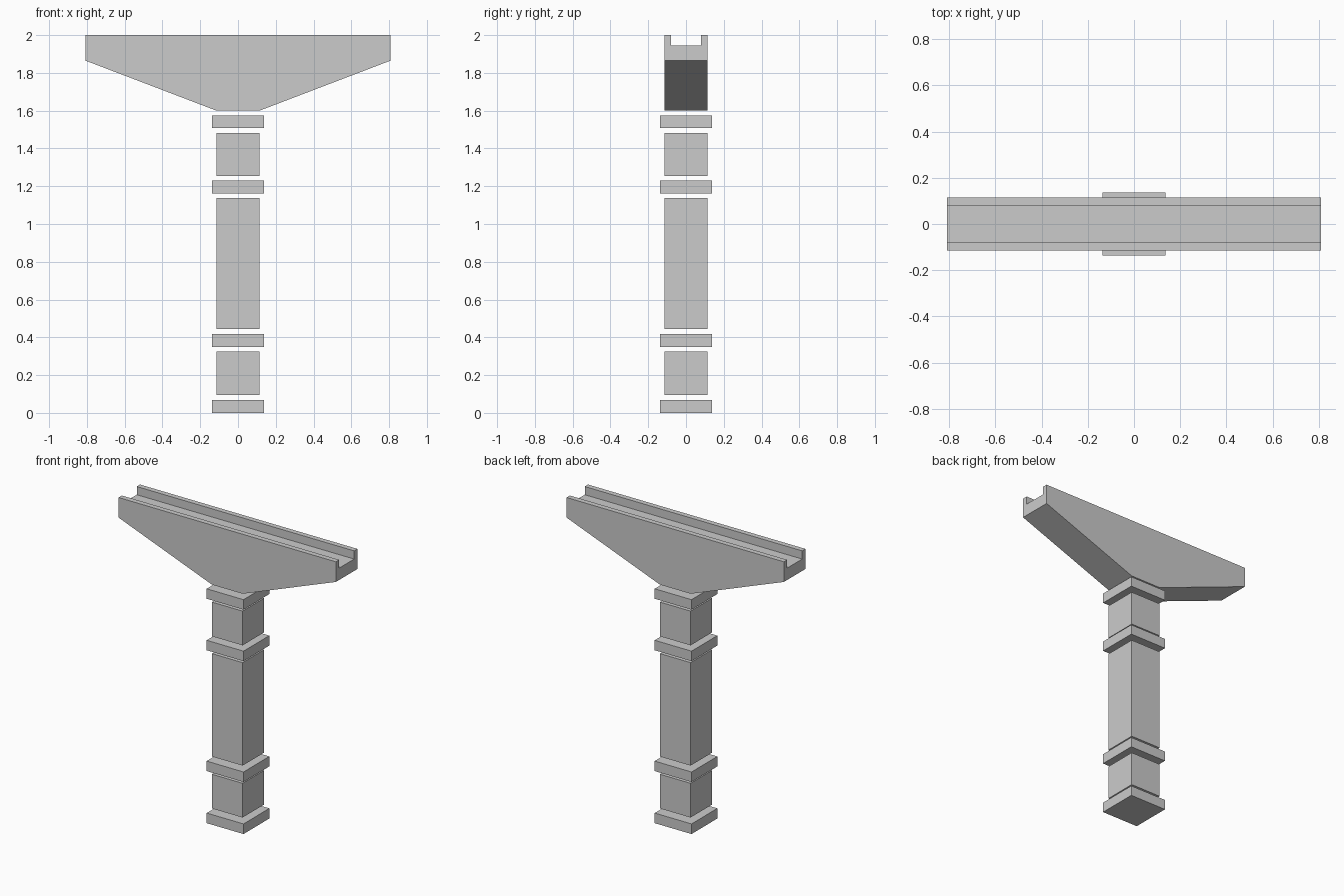
import bpy, bmesh

if "Cube" in bpy.data.objects:
    bpy.data.objects.remove(bpy.data.objects["Cube"])

W = 0.114          # half width of shaft and head
B = 0.137          # half width of bands
GROOVE = 0.079     # half width of the top channel
FLOOR = 1.945      # channel floor height


def finish(name, bm):
    bmesh.ops.recalc_face_normals(bm, faces=bm.faces)
    mesh = bpy.data.meshes.new(name)
    bm.to_mesh(mesh)
    bm.free()
    obj = bpy.data.objects.new(name, mesh)
    bpy.context.collection.objects.link(obj)
    return obj


def block(name, half, z0, z1):
    bm = bmesh.new()
    bmesh.ops.create_cube(bm, size=1)
    bmesh.ops.scale(bm, vec=(2 * half, 2 * half, z1 - z0), verts=bm.verts)
    bmesh.ops.translate(bm, vec=(0, 0, (z0 + z1) / 2), verts=bm.verts)
    return finish(name, bm)


# Square column: separate bands and shaft sections with narrow gaps
block("base_band", B, 0.0, 0.068)
block("lower_shaft", W, 0.096, 0.326)
block("lower_band", B, 0.35, 0.417)
block("main_shaft", W, 0.445, 1.137)
block("upper_band", B, 1.162, 1.229)
block("upper_shaft", W, 1.253, 1.483)
block("top_band", B, 1.508, 1.575)

# Flared head: channel section lofted along x with a tapering underside
bm = bmesh.new()
rings = []
for x, zb in [(-0.808, 1.865), (-W, 1.6), (W, 1.6), (0.808, 1.865)]:
    section = [(-W, zb), (W, zb), (W, 2), (GROOVE, 2), (GROOVE, FLOOR),
               (-GROOVE, FLOOR), (-GROOVE, 2), (-W, 2)]
    rings.append([bm.verts.new((x, y, z)) for y, z in section])
for a, b in zip(rings, rings[1:]):
    for i in range(8):
        j = (i + 1) % 8
        bm.faces.new((a[i], a[j], b[j], b[i]))
bm.faces.new(rings[0])
bm.faces.new(rings[-1])
finish("flared_head", bm)
